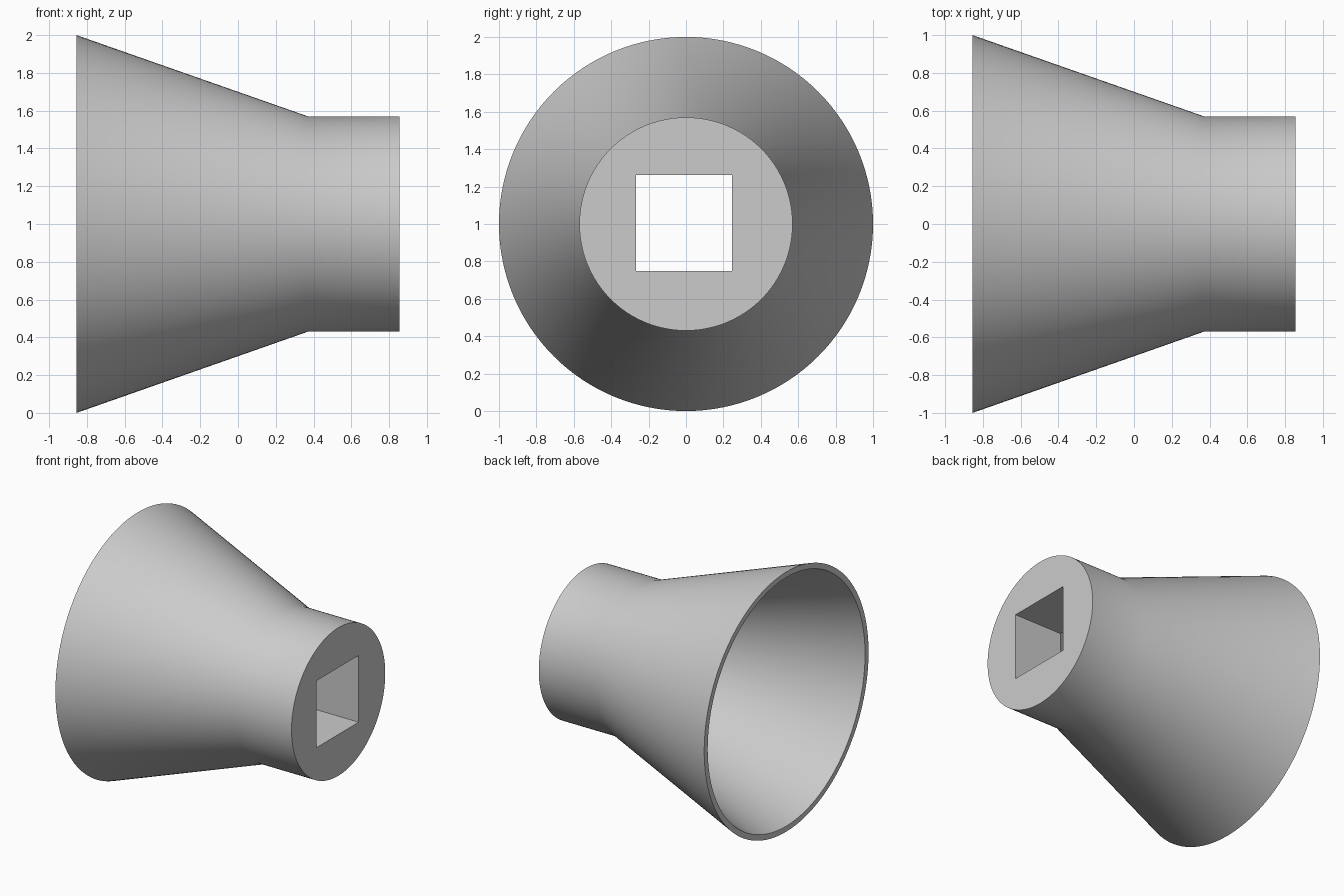
import bpy, bmesh, math

default = bpy.data.objects.get("Cube")
if default:
    bpy.data.objects.remove(default, do_unlink=True)

SEGMENTS = 128          # multiple of 8, so the square's corners fall on points
HOLE_HALF = 0.257
HOLE_Y, HOLE_Z = -0.01, 0.005


def circle(x, radius):
    """Round ring about the x axis."""
    angles = [2 * math.pi * i / SEGMENTS for i in range(SEGMENTS)]
    return [(x, radius * math.cos(a), radius * math.sin(a)) for a in angles]


def square(x):
    """Square ring with as many points as the round ones."""
    ring = []
    for _, c, s in circle(x, 1):
        k = HOLE_HALF / max(abs(c), abs(s))
        ring.append((x, HOLE_Y + k * c, HOLE_Z + k * s))
    return ring


# Closed section: outer cone, hub, square bore, hollow inside, thin rim
rings = [
    circle(-0.855, 1.0),
    circle(0.37, 0.57),
    circle(0.855, 0.57),
    square(0.855),
    square(0.445),
    circle(0.445, 0.50),
    circle(-0.855, 0.957),
]

bm = bmesh.new()
loops = [[bm.verts.new(p) for p in ring] for ring in rings]
for k, a in enumerate(loops):
    b = loops[(k + 1) % len(loops)]
    for i in range(SEGMENTS):
        j = (i + 1) % SEGMENTS
        bm.faces.new((a[i], a[j], b[j], b[i]))
bmesh.ops.recalc_face_normals(bm, faces=bm.faces)

mesh = bpy.data.meshes.new("flared_socket")
bm.to_mesh(mesh)
bm.free()
socket = bpy.data.objects.new("flared_socket", mesh)
socket.location.z = 1.0
bpy.context.collection.objects.link(socket)

# Plain grey
grey = bpy.data.materials.new("light_grey")
grey.use_nodes = True
color = (0.6, 0.6, 0.6, 1)
grey.diffuse_color = color
grey.node_tree.nodes["Principled BSDF"].inputs["Base Color"].default_value = color
mesh.materials.append(grey)

# Smooth walls, sharp rims and bore edges
bpy.ops.object.select_all(action='DESELECT')
socket.select_set(True)
bpy.context.view_layer.objects.active = socket
bpy.ops.object.shade_smooth_by_angle(angle=math.radians(30))
